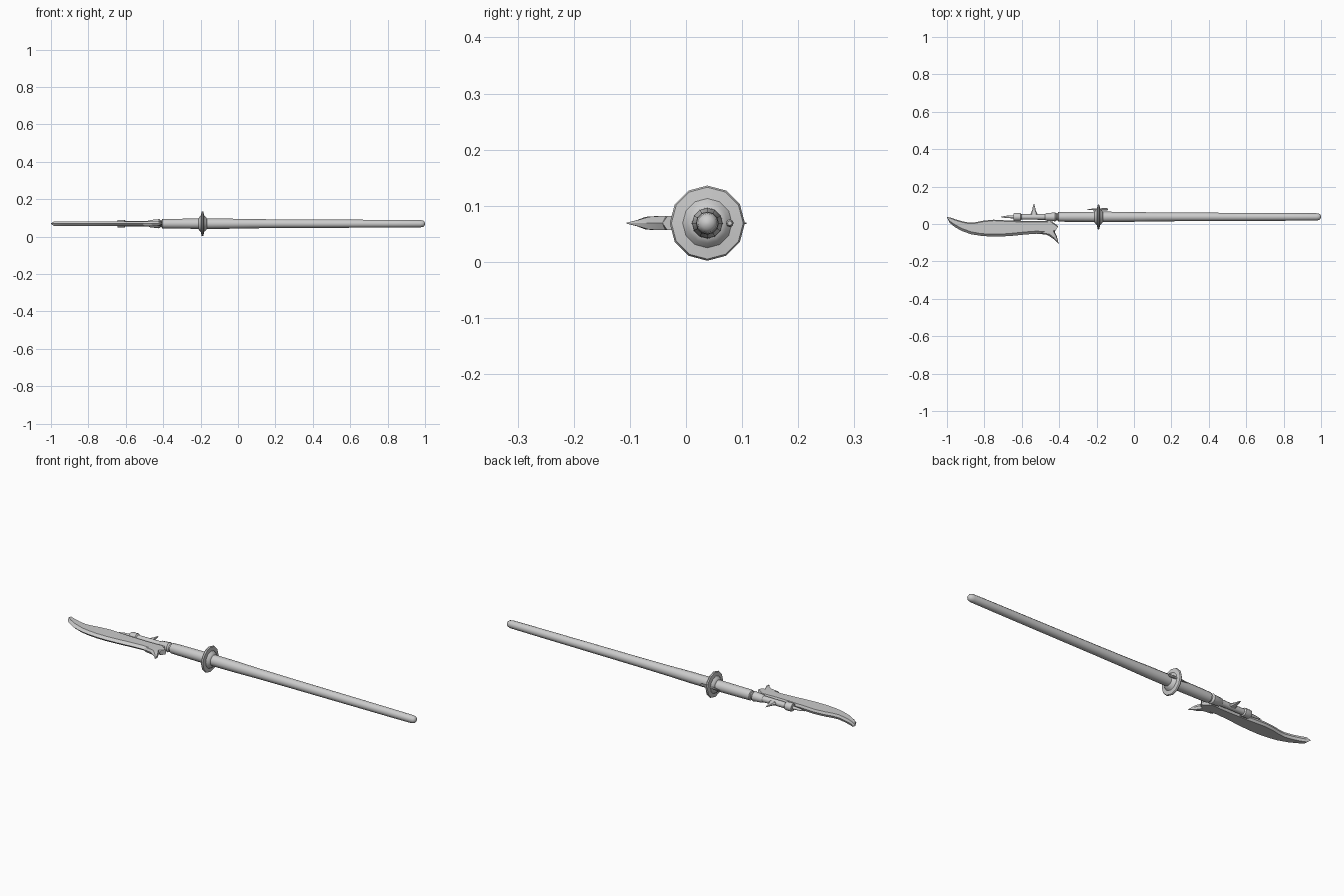
import bpy, bmesh, math
from mathutils import Vector

CY, CZ = 0.038, 0.069   # shaft axis
HALF = 0.0125           # half thickness of blade


def finish(name, bm, angle=35):
    bmesh.ops.remove_doubles(bm, verts=bm.verts, dist=1e-5)
    bmesh.ops.recalc_face_normals(bm, faces=bm.faces)
    me = bpy.data.meshes.new(name)
    bm.to_mesh(me)
    bm.free()
    ob = bpy.data.objects.new(name, me)
    bpy.context.collection.objects.link(ob)
    bpy.ops.object.select_all(action='DESELECT')
    ob.select_set(True)
    bpy.context.view_layer.objects.active = ob
    bpy.ops.object.shade_smooth_by_angle(angle=math.radians(angle))
    return ob


def skin(name, rings, angle=35):
    """Join successive rings of points and cap both ends."""
    bm = bmesh.new()
    vs = [[bm.verts.new(p) for p in r] for r in rings]
    n = len(rings[0])
    for a, b in zip(vs, vs[1:]):
        for i in range(n):
            j = (i + 1) % n
            bm.faces.new((a[i], a[j], b[j], b[i]))
    bm.faces.new(vs[0])
    bm.faces.new(vs[-1])
    return finish(name, bm, angle)


def lathe_x(name, profile, cy=CY, sides=12):
    """Turn (x, radius) pairs around a line parallel to x."""
    return skin(name, [[(x, cy + r * math.sin(2 * math.pi * i / sides),
                         CZ + r * math.cos(2 * math.pi * i / sides))
                        for i in range(sides)] for x, r in profile])


def bevelled(name, pairs):
    """Loft a flat slab with ridged edges between pairs of outline points."""
    rings = []
    for x0, y0, x1, y1 in pairs:
        a, b = Vector((x0, y0, CZ)), Vector((x1, y1, CZ))
        d = b - a
        inset = d.normalized() * min(0.014, d.length * 0.3)
        t = Vector((0, 0, HALF * min(1, d.length / 0.03)))
        rings.append([a, a + inset * 0.4 + t, b - inset + t,
                      b, b - inset - t, a + inset * 0.4 - t])
    return skin(name, rings, 20)


# Shaft with rounded butt
lathe_x("shaft", [(-0.19, 0.028), (-0.05, 0.027), (0.08, 0.0245), (0.25, 0.023),
                  (0.84, 0.0205), (0.975, 0.0195), (0.99, 0.017), (0.997, 0.011), (1.0, 0.003)])

# Grip ahead of the guard, with end collar
lathe_x("grip", [(-0.41, 0.016), (-0.405, 0.025), (-0.37, 0.026), (-0.24, 0.027), (-0.19, 0.028)])

# Guard disc and hub
lathe_x("guard", [(-0.212, 0.027), (-0.208, 0.036), (-0.198, 0.044), (-0.195, 0.064),
                  (-0.19, 0.067), (-0.184, 0.064), (-0.182, 0.044), (-0.172, 0.036),
                  (-0.166, 0.027)])
# Pin through the guard
lathe_x("guard_pin", [(-0.25, 0.001), (-0.215, 0.005), (-0.145, 0.007), (-0.14, 0.004)], 0.078, 8)

# Socket, rod, clamp ring and front spike
lathe_x("blade_rod", [(-0.712, 0.001), (-0.685, 0.006), (-0.645, 0.008), (-0.643, 0.019),
                      (-0.638, 0.021), (-0.607, 0.021), (-0.602, 0.015), (-0.53, 0.015),
                      (-0.475, 0.016), (-0.47, 0.02), (-0.43, 0.023), (-0.422, 0.025),
                      (-0.414, 0.018), (-0.40, 0.018)])

# Back spur on the rod
spur = [(0.043, 0.028, 0.012), (0.058, 0.016, 0.010), (0.075, 0.009, 0.007),
        (0.092, 0.006, 0.004), (0.108, 0.001, 0.001)]
skin("back_spur", [[(-0.535 + rx * math.cos(math.pi * i / 4), y,
                     CZ + rz * math.sin(math.pi * i / 4)) for i in range(8)]
                   for y, rx, rz in spur])

# Blade: upper outline point, lower outline point
bevelled("blade", [
    (-1.0, 0.037, -0.999, 0.033), (-0.983, 0.035, -0.985, 0.006),
    (-0.955, 0.025, -0.96, -0.015), (-0.92, 0.015, -0.92, -0.038),
    (-0.88, 0.007, -0.87, -0.055), (-0.85, 0.009, -0.82, -0.063),
    (-0.81, 0.017, -0.77, -0.067), (-0.75, 0.023, -0.71, -0.067),
    (-0.68, 0.019, -0.65, -0.063), (-0.60, 0.016, -0.58, -0.056),
    (-0.52, 0.015, -0.52, -0.052), (-0.445, 0.018, -0.465, -0.055),
    (-0.405, -0.012, -0.424, -0.042)])
# Hooked heel of the blade
bevelled("blade_heel", [
    (-0.43, -0.025, -0.51, -0.052), (-0.422, -0.045, -0.465, -0.058),
    (-0.413, -0.065, -0.438, -0.075), (-0.407, -0.085, -0.42, -0.088),
    (-0.403, -0.106, -0.405, -0.106)])

# Lugs joining blade to rod
for i, x in enumerate((-0.622, -0.45)):
    bm = bmesh.new()
    bmesh.ops.create_cube(bm, size=1)
    for v in bm.verts:
        v.co = Vector((x + v.co.x * 0.03, 0.018 + v.co.y * 0.03, CZ + v.co.z * 0.018))
    finish(f"blade_lug_{i + 1}", bm)
